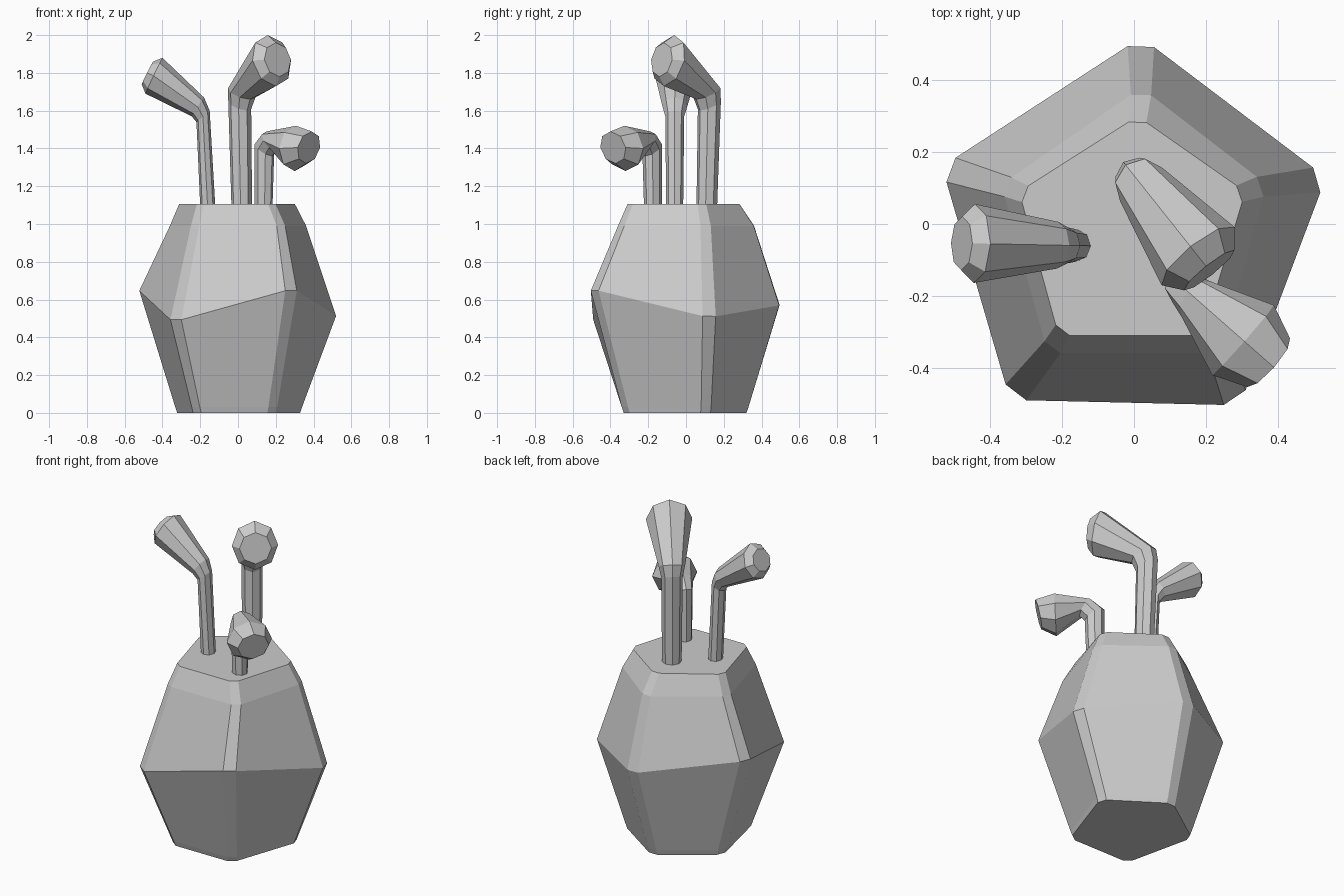
import bpy, bmesh
from math import sin, cos, pi
from mathutils import Vector

if "Cube" in bpy.data.objects:
    bpy.data.objects.remove(bpy.data.objects["Cube"])


def loft(name, rings):
    """Skin a stack of equal-length rings and close both ends."""
    bm = bmesh.new()
    vs = [[bm.verts.new(p) for p in r] for r in rings]
    n = len(rings[0])
    for a, b in zip(vs, vs[1:]):
        for i in range(n):
            j = (i + 1) % n
            bm.faces.new((a[i], a[j], b[j], b[i]))
    bm.faces.new(vs[0][::-1])
    bm.faces.new(vs[-1])
    bmesh.ops.recalc_face_normals(bm, faces=bm.faces[:])
    me = bpy.data.meshes.new(name)
    bm.to_mesh(me)
    bm.free()
    ob = bpy.data.objects.new(name, me)
    bpy.context.collection.objects.link(ob)
    return ob


def blunt(corners, cut):
    """Split every corner of a ring into two points."""
    out = []
    n = len(corners)
    for i in range(n):
        p = Vector(corners[i])
        for q in (corners[i - 1], corners[(i + 1) % n]):
            d = Vector(q) - p
            d.z *= 0.3
            out.append(p + d.normalized() * cut)
    return out


# Pentagonal pot: corners run back, left, front left, front right, right
def level(z, pts):
    return [(x, y, z) for x, y in pts]


base = [(0, .34), (-.33, .11), (-.23, -.33), (.19, -.33), (.34, .11)]
foot = [(x * 1.03, y * 1.03) for x, y in base]
belly = [(.02, .52, .57), (-.535, .16, .65), (-.345, -.49, .49),
         (.295, -.505, .65), (.535, .13, .51)]
shoulder = [(.02, .38), (-.37, .11), (-.24, -.36), (.24, -.36), (.37, .11)]
rim = [(.01, .30), (-.32, .09), (-.21, -.31), (.19, -.31), (.31, .09)]
loft("faceted_pot", [
    blunt(level(0, base), .035),
    blunt(level(.03, foot), .035),
    blunt(belly, .045),
    blunt(level(.99, shoulder), .035),
    blunt(level(1.105, rim), .03),
])


def stalk(name, origin, heading, sections, sides=8):
    """Each section: inner (d, z), outer (d, z), half width across."""
    h = Vector((*heading, 0)).normalized()
    s = Vector((-h.y, h.x, 0))
    rings = []
    for (d0, z0), (d1, z1), w in sections:
        a = Vector((*origin, 0)) + h * d0 + Vector((0, 0, z0))
        b = Vector((*origin, 0)) + h * d1 + Vector((0, 0, z1))
        rings.append([(a + b) / 2 + (b - a) / 2 * cos(2 * pi * i / sides)
                      + s * w * sin(2 * pi * i / sides) for i in range(sides)])
    return loft(name, rings)


# Bent stalks with flared heads
stalk("left_stalk", (-.16, -.06), (-1, .02), [
    ((.04, 1.09), (-.04, 1.09), .045),
    ((.06, 1.54), (-.01, 1.60), .05),
    ((.085, 1.57), (.02, 1.67), .065),
    ((.33, 1.69), (.24, 1.88), .11),
    ((.35, 1.74), (.29, 1.86), .075),
])
stalk("tall_stalk", (.02, .11), (.62, -.78), [
    ((.055, 1.09), (-.055, 1.09), .055),
    ((.045, 1.60), (-.08, 1.66), .06),
    ((.07, 1.66), (-.07, 1.73), .075),
    ((.29, 1.73), (.22, 2.0), .13),
    ((.32, 1.78), (.29, 1.96), .09),
])
stalk("short_stalk", (.135, -.175), (.75, -.66), [
    ((.05, 1.09), (-.05, 1.09), .045),
    ((.06, 1.36), (-.05, 1.43), .05),
    ((.09, 1.39), (.02, 1.49), .065),
    ((.22, 1.28), (.23, 1.52), .13),
    ((.30, 1.32), (.34, 1.49), .09),
])
